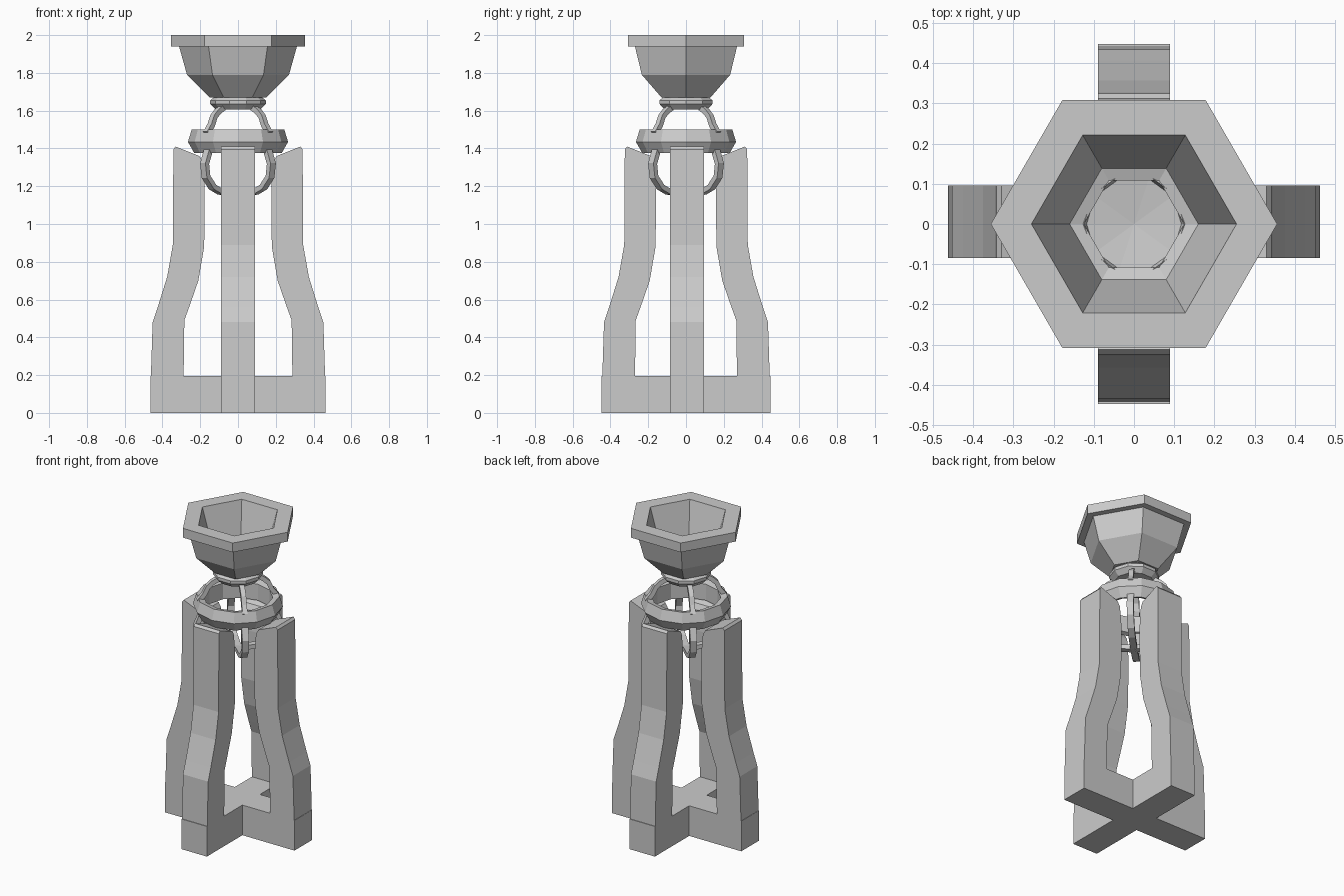
import bpy, bmesh
from math import cos, sin, pi, radians
from mathutils import Vector, Matrix

if "Cube" in bpy.data.objects:
    bpy.data.objects.remove(bpy.data.objects["Cube"])


def finish(bm, name):
    bmesh.ops.recalc_face_normals(bm, faces=bm.faces)
    me = bpy.data.meshes.new(name)
    bm.to_mesh(me)
    bm.free()
    ob = bpy.data.objects.new(name, me)
    bpy.context.collection.objects.link(ob)
    return ob


def prism(name, profile, width, angle, shift=(0, 0, 0)):
    """Extrude an (r, z) outline across its radial plane, then spin it to angle."""
    bm = bmesh.new()
    face = bm.faces.new([bm.verts.new((r, -width / 2, z)) for r, z in profile])
    ext = bmesh.ops.extrude_face_region(bm, geom=[face])
    verts = [g for g in ext["geom"] if isinstance(g, bmesh.types.BMVert)]
    bmesh.ops.translate(bm, verts=verts, vec=(0, width, 0))
    bmesh.ops.transform(bm, verts=bm.verts, matrix=Matrix.Translation(shift) @ Matrix.Rotation(angle, 4, "Z"))
    return finish(bm, name)


def strip(name, path, thick, width, angle):
    """Thicken an (r, z) path into a flat band."""
    pts = [Vector(p) for p in path]
    a, b = [], []
    for i, p in enumerate(pts):
        d = (pts[min(i + 1, len(pts) - 1)] - pts[max(i - 1, 0)]).normalized()
        n = Vector((-d.y, d.x)) * thick / 2
        a.append(p + n)
        b.append(p - n)
    return prism(name, a + b[::-1], width, angle)


def lathe(name, profile, sides, closed=False):
    """Spin an (r, z) profile into flat-sided rings; r = 0 makes a pole."""
    bm = bmesh.new()
    rings = []
    for r, z in profile:
        if r == 0:
            rings.append([bm.verts.new((0, 0, z))] * sides)
        else:
            rings.append([bm.verts.new((r * cos(2 * pi * i / sides), r * sin(2 * pi * i / sides), z))
                          for i in range(sides)])
    pairs = list(zip(rings, rings[1:])) + ([(rings[-1], rings[0])] if closed else [])
    for p, q in pairs:
        for i in range(sides):
            j = (i + 1) % sides
            bm.faces.new(dict.fromkeys((p[i], p[j], q[j], q[i])))
    return finish(bm, name)


# Cross-shaped base
A, B, W = 0.463, 0.447, 0.09
bm = bmesh.new()
cross = [(A, -W), (A, W), (W, W), (W, B), (-W, B), (-W, W),
         (-A, W), (-A, -W), (-W, -W), (-W, -B), (W, -B), (W, -W)]
f = bm.faces.new([bm.verts.new((x, y + (0.006 if abs(y) == W else 0), 0)) for x, y in cross])
ext = bmesh.ops.extrude_face_region(bm, geom=[f])
bmesh.ops.translate(bm, vec=(0, 0, 0.195),
                    verts=[g for g in ext["geom"] if isinstance(g, bmesh.types.BMVert)])
finish(bm, "cross_base")

# Four curved legs with sloping tops
leg = [(0.461, 0.195), (0.452, 0.48), (0.425, 0.56), (0.375, 0.72), (0.345, 0.89), (0.342, 1.395),
       (0.33, 1.41), (0.205, 1.36), (0.188, 1.33), (0.176, 1.2), (0.179, 0.88),
       (0.21, 0.7), (0.255, 0.57), (0.284, 0.49), (0.288, 0.195)]
for i, side in enumerate(("right", "back", "left", "front")):
    inset = 0.018 if i % 2 else 0
    prism(side + "_leg", [(r - inset, z) for r, z in leg], 0.18, i * pi / 2,
          (0, 0 if i % 2 else 0.006, 0))

# Faceted holding ring resting on the legs
lathe("holding_ring", [(0.245, 1.5), (0.265, 1.435), (0.232, 1.376), (0.205, 1.385), (0.205, 1.49)], 12, True)

# Diagonal cage bands: upper ones carry the neck, lower ones cross at the bottom
upper = [(0.235, 1.48), (0.2, 1.525), (0.18, 1.57), (0.15, 1.597), (0.115, 1.615)]
lower = [(0.222, 1.39), (0.25, 1.32), (0.24, 1.25), (0.19, 1.195), (0.13, 1.17), (0, 1.158)]
for i in range(4):
    ang = radians(45 + 90 * i)
    strip("upper_band", upper, 0.028, 0.03, ang)
    strip("lower_band", lower, 0.028, 0.04, ang)

# Ten-sided neck with a shallow floor
lathe("neck", [(0, 1.635), (0.118, 1.65), (0.125, 1.672), (0.147, 1.655), (0.147, 1.635),
               (0.118, 1.605), (0, 1.605)], 10)

# Six-sided bowl and its wide rim
lathe("bowl", [(0.312, 1.94), (0.27, 1.79), (0.15, 1.67), (0.125, 1.67), (0.16, 1.68), (0.255, 1.999)], 6, True)
lathe("bowl_rim", [(0.356, 1.94), (0.356, 2.0), (0.255, 2.0), (0.24, 1.94)], 6, True)
